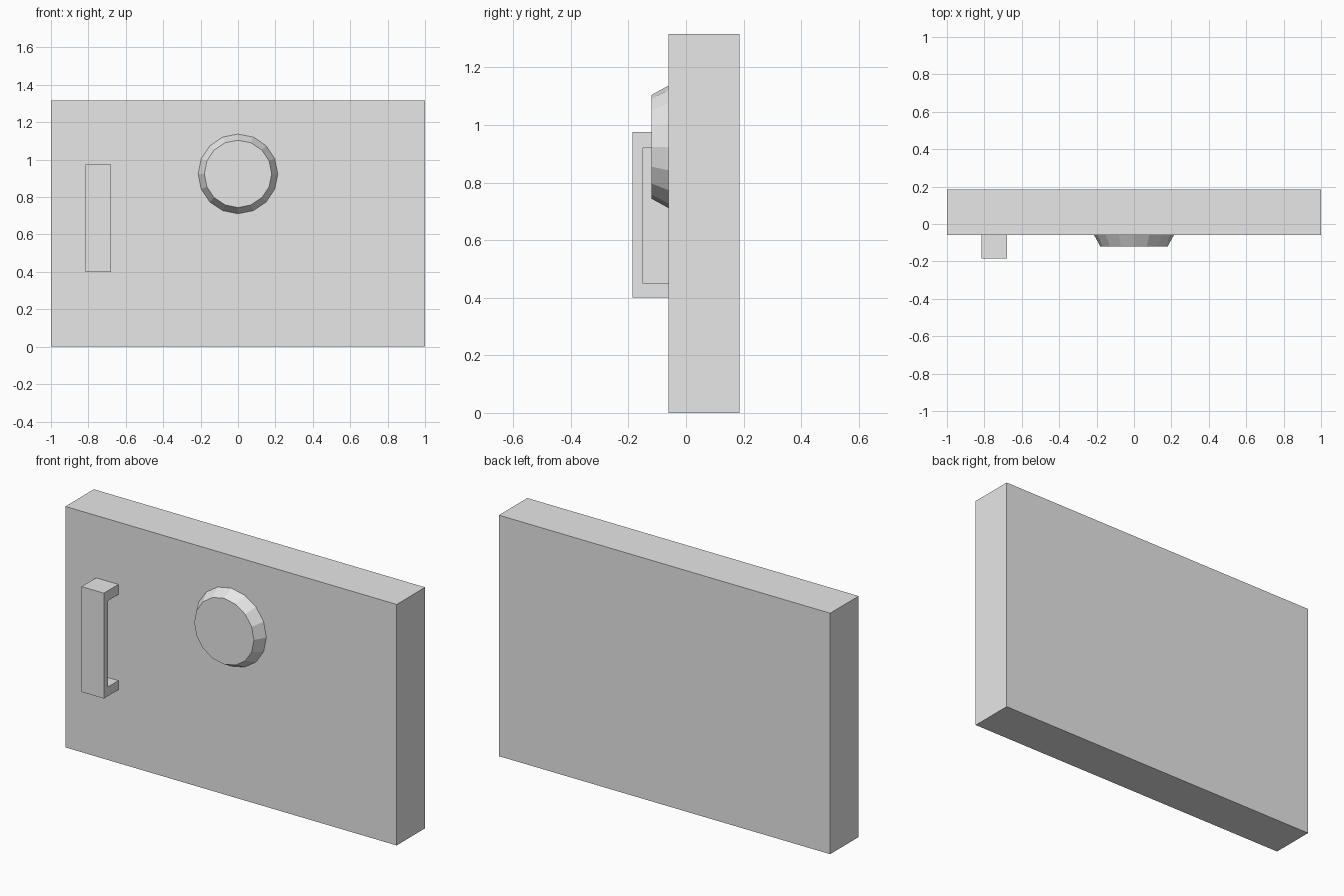
import bpy, bmesh
from mathutils import Matrix

cube = bpy.data.objects.get("Cube")
if cube:
    bpy.data.objects.remove(cube, do_unlink=True)

grey = bpy.data.materials.new("light grey")
grey.use_nodes = True
colour = (0.8, 0.8, 0.8, 1)
grey.diffuse_color = colour
grey.node_tree.nodes["Principled BSDF"].inputs["Base Color"].default_value = colour


def finish(bm, name):
    bmesh.ops.recalc_face_normals(bm, faces=bm.faces)
    mesh = bpy.data.meshes.new(name)
    bm.to_mesh(mesh)
    bm.free()
    mesh.materials.append(grey)
    obj = bpy.data.objects.new(name, mesh)
    bpy.context.collection.objects.link(obj)
    return obj


def extrude_profile(name, points, x0, x1):
    """Extrude a (y, z) outline along x."""
    bm = bmesh.new()
    face = bm.faces.new([bm.verts.new((x0, y, z)) for y, z in points])
    moved = bmesh.ops.extrude_face_region(bm, geom=[face], use_keep_orig=True)["geom"]
    verts = [g for g in moved if isinstance(g, bmesh.types.BMVert)]
    bmesh.ops.translate(bm, verts=verts, vec=(x1 - x0, 0, 0))
    return finish(bm, name)


def rectangle(y0, y1, z0, z1):
    return [(y0, z0), (y1, z0), (y1, z1), (y0, z1)]


FRONT = -0.06

# Door slab
extrude_profile("door_panel", rectangle(FRONT, 0.185, 0, 1.315), -1, 1)

# Handle: bracket with a finger recess open towards the left
bracket = [(FRONT, 0.4), (-0.185, 0.4), (-0.185, 0.975), (FRONT, 0.975),
           (FRONT, 0.92), (-0.15, 0.92), (-0.15, 0.45), (FRONT, 0.45)]
extrude_profile("handle_grip", bracket, -0.815, -0.68)
extrude_profile("handle_back_wall", rectangle(-0.15, FRONT, 0.45, 0.92), -0.815, -0.805)

# Bevelled round dial
bm = bmesh.new()
bmesh.ops.create_cone(bm, cap_ends=True, segments=16, radius1=0.213, radius2=0.18,
                      depth=0.06, matrix=Matrix.Rotation(1.5707963, 4, 'X'))
dial = finish(bm, "dial")
dial.location = (0, FRONT - 0.03, 0.924)
